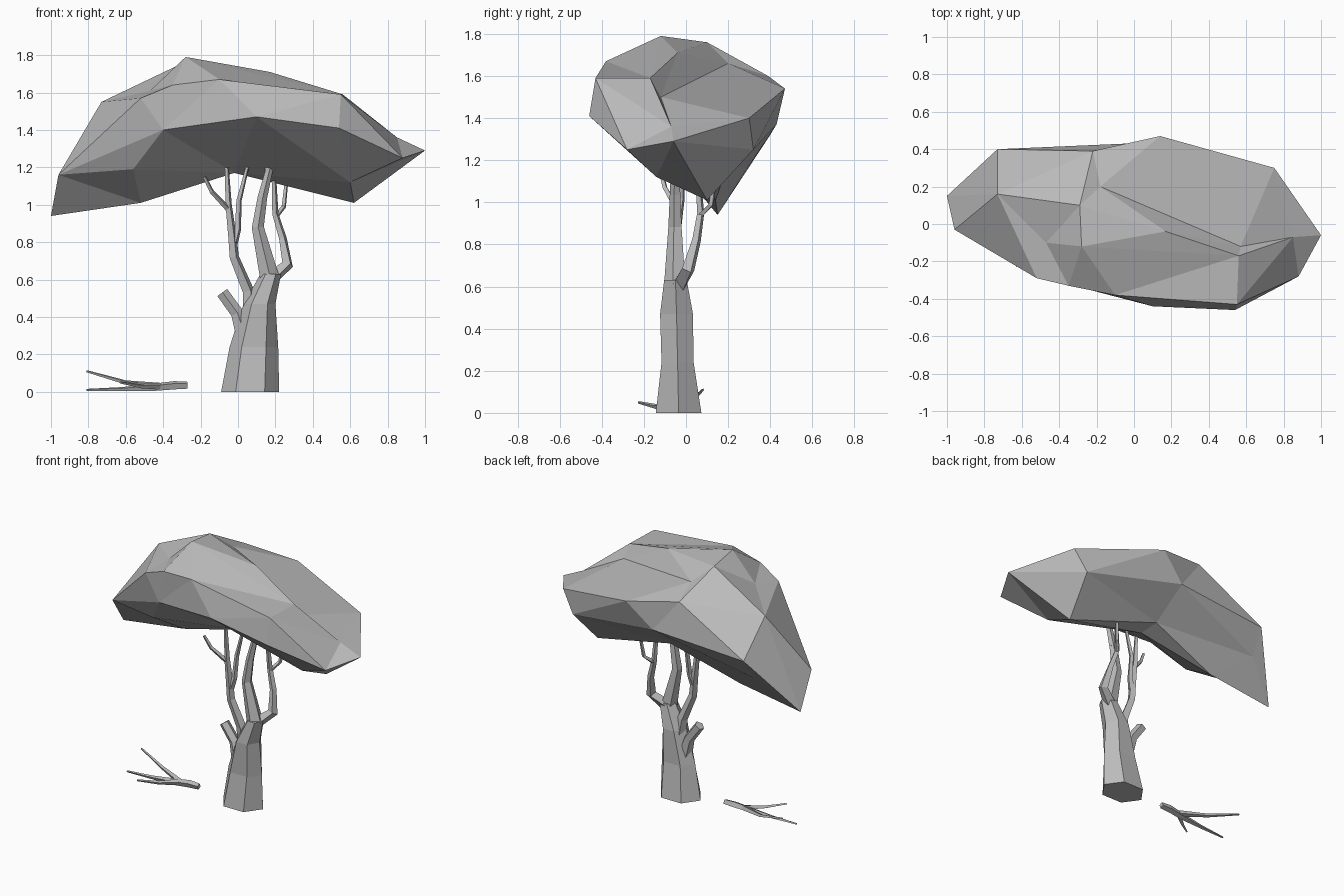
import bpy, bmesh, math
from mathutils import Vector

cube = bpy.data.objects.get("Cube")
if cube:
    bpy.data.objects.remove(cube, do_unlink=True)

grey = bpy.data.materials.new("plain_grey")
grey.use_nodes = True
shade = (0.5, 0.5, 0.5, 1)
grey.diffuse_color = shade
grey.node_tree.nodes["Principled BSDF"].inputs["Base Color"].default_value = shade


def finish(name, bm):
    """Turn a bmesh into a flat shaded object."""
    bmesh.ops.recalc_face_normals(bm, faces=bm.faces)
    mesh = bpy.data.meshes.new(name)
    bm.to_mesh(mesh)
    bm.free()
    mesh.materials.append(grey)
    obj = bpy.data.objects.new(name, mesh)
    bpy.context.scene.collection.objects.link(obj)
    return obj


def add_face(bm, corners):
    """Add a face, leaving out repeated corners and collapsed faces."""
    unique = list(dict.fromkeys(corners))
    if len(unique) > 2 and not bm.faces.get(unique):
        bm.faces.new(unique)


def loft(bm, rings):
    """Join consecutive rings of vertices and close both ends."""
    for low, high in zip(rings, rings[1:]):
        count = len(low)
        for i in range(count):
            j = (i + 1) % count
            add_face(bm, (low[i], low[j], high[j], high[i]))
    add_face(bm, rings[0])
    add_face(bm, rings[-1])


def limb(name, path, radii, sides=4, turn=0.4):
    """A faceted tapering limb that follows a path."""
    bm = bmesh.new()
    points = [Vector(p) for p in path]
    rings = []
    for i, point in enumerate(points):
        before, after = points[max(i - 1, 0)], points[min(i + 1, len(points) - 1)]
        along = (after - before).normalized()
        side = along.cross(Vector((0, 1, 0))).normalized()
        other = along.cross(side)
        ring = []
        for k in range(sides):
            angle = turn + math.tau * k / sides
            offset = side * math.cos(angle) + other * math.sin(angle)
            ring.append(bm.verts.new(point + offset * radii[i]))
        rings.append(ring)
    loft(bm, rings)
    return finish(name, bm)


# Canopy: named corner points joined by rings that collapse where letters repeat
corners = dict(
    # outer rim
    a=(1, -.06, 1.29), b=(.75, .3, 1.4), c=(.14, .47, 1.54), d=(-.22, .39, 1.6),
    e=(-.73, .4, 1.32), f=(-1, .15, .94), g=(-.96, -.03, 1.16), h=(-.4, -.31, 1.4),
    i=(.1, -.44, 1.47), j=(.54, -.46, 1.41), k=(.88, -.28, 1.25),
    # underside
    l=(.62, .1, 1.01), m=(.66, .32, 1.25), n=(-.04, .43, 1.37), o=(-.02, .05, 1.17),
    O=(-.02, .2, 1.18), D=(-.75, .29, 1.16), p=(-.52, .14, 1.01), q=(.6, -.14, 1.12),
    r=(-.56, -.15, 1.19),
    # shoulders and crown
    T=(.85, -.07, 1.36), t=(.57, -.12, 1.5), u=(-.18, .2, 1.66), v=(-.73, .16, 1.55),
    x=(-.52, -.29, 1.57), z=(-.35, -.33, 1.64), Q=(-.1, -.38, 1.67), C=(.55, -.43, 1.59),
    s=(.56, -.17, 1.59), R=(.17, -.04, 1.71), A=(-.28, -.12, 1.79), B=(-.29, .1, 1.76),
    Y=(-.47, -.1, 1.61))
layers = ["llOODpppoll", "lmnnDprroqq", "abcdefghijk", "TtuBvvxzQCC", "ssRBYYYYAss"]
bm = bmesh.new()
verts = {key: bm.verts.new(co) for key, co in corners.items()}
loft(bm, [[verts[key] for key in layer] for layer in layers])
bmesh.ops.triangulate(bm, faces=bm.faces)
finish("canopy", bm)

# Trunk: six sided rings given as centre, half width and half depth
bm = bmesh.new()
rings = []
for cx, cy, cz, rx, ry in [(.065, -.035, 0, .155, .125), (.085, -.04, .24, .13, .088),
                           (.115, -.045, .47, .085, .09), (.175, -.05, .63, .055, .062)]:
    ring = []
    for k in range(6):
        angle = math.tau * k / 6
        ring.append(bm.verts.new((cx + rx * math.cos(angle), cy + ry * math.sin(angle), cz)))
    rings.append(ring)
loft(bm, rings)
finish("trunk", bm)

# Limbs rising into the canopy
limb("main_limb", [(.17, -.05, .6), (.105, -.05, .88), (.13, -.05, 1.04), (.18, -.05, 1.24)],
     [.055, .034, .027, .018], 5)
limb("main_limb_twig", [(.135, -.05, 1.05), (.155, -.05, 1.12), (.155, -.06, 1.22)],
     [.02, .014, .01])
limb("left_limb", [(.18, -.03, .61), (.265, .01, .68), (.24, .05, .82), (.2, .07, .95),
                   (.19, .05, 1.2)], [.04, .033, .022, .018, .012])
limb("left_limb_twig", [(.205, .07, .94), (.245, .12, .99), (.26, .14, 1.13)],
     [.014, .013, .01])
limb("right_limb", [(.07, -.03, .4), (.055, -.04, .54), (-.02, -.05, .72), (-.03, -.05, .83),
                    (-.05, -.05, 1), (-.06, -.05, 1.2)], [.045, .033, .027, .024, .018, .012])
limb("right_limb_inner_twig", [(-.02, -.05, .8), (0, -.04, .87), (.005, -.02, 1.02), (.05, -.02, 1.2)],
     [.022, .018, .015, .01])
limb("right_limb_outer_twig", [(-.055, -.05, .98), (-.14, -.1, 1.07), (-.18, -.12, 1.15)],
     [.016, .013, .01])
limb("broken_stub", [(.04, -.04, .28), (-.005, -.03, .42), (-.085, -.03, .53)],
     [.05, .036, .034], 5)

# Fallen branch on the ground
limb("fallen_branch", [(-.27, -.05, .035), (-.34, -.05, .035), (-.45, -.06, .024),
                       (-.62, -.07, .014), (-.81, -.08, .01)], [.02, .024, .021, .012, .006])
limb("fallen_upper_twig", [(-.42, -.05, .03), (-.6, .02, .05), (-.81, .08, .11)],
     [.02, .012, .006])
limb("fallen_side_twig", [(-.42, -.06, .03), (-.52, -.14, .03), (-.63, -.225, .05)],
     [.02, .012, .006])
